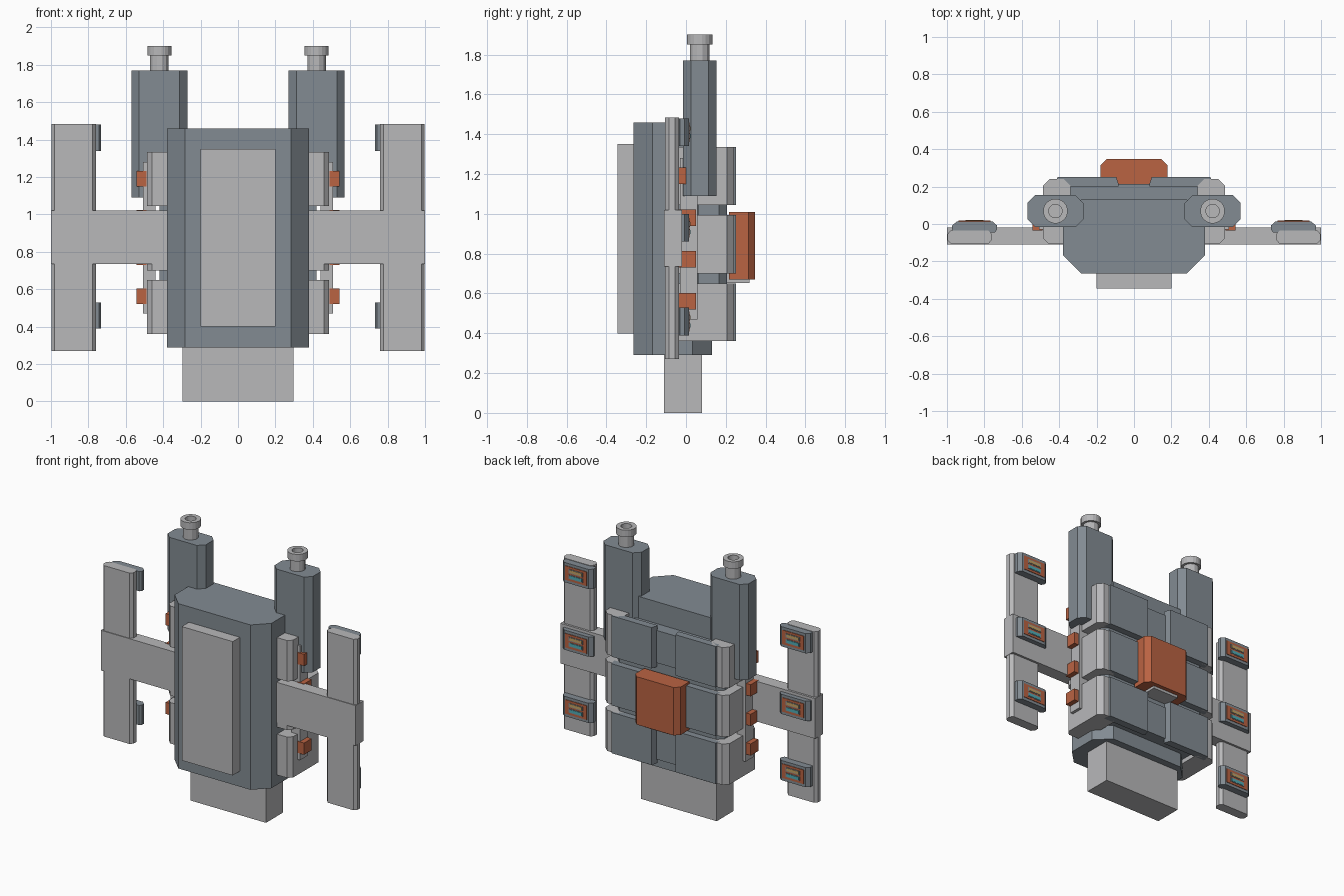
import bpy, bmesh, math

if "Cube" in bpy.data.objects:
    bpy.data.objects.remove(bpy.data.objects["Cube"])


def material(name, rgb):
    m = bpy.data.materials.new(name)
    m.diffuse_color = (*rgb, 1.0)
    m.use_nodes = True
    m.node_tree.nodes["Principled BSDF"].inputs["Base Color"].default_value = m.diffuse_color
    return m


LIGHT = material("light grey", (0.48, 0.48, 0.49))
SLATE = material("slate grey", (0.225, 0.26, 0.29))
ORANGE = material("burnt orange", (0.49, 0.125, 0.055))
TEAL = material("teal", (0.08, 0.42, 0.47))
GOLD = material("dull gold", (0.55, 0.36, 0.13))


def finish(name, bm, mat):
    bmesh.ops.recalc_face_normals(bm, faces=bm.faces)
    me = bpy.data.meshes.new(name)
    bm.to_mesh(me)
    bm.free()
    me.materials.append(mat)
    ob = bpy.data.objects.new(name, me)
    bpy.context.collection.objects.link(ob)
    return ob


def prism(name, x, y, z, mat, front=(0, 0), back=(0, 0)):
    """Upright block; front and back corners cut by (dx, dy)."""
    x0, x1 = sorted(x)
    y0, y1 = y
    (fx, fy), (bx, by) = front, back
    pts = [(x0 + fx, y0), (x1 - fx, y0)]
    if fx:
        pts.append((x1, y0 + fy))
    if bx:
        pts.append((x1, y1 - by))
    pts += [(x1 - bx, y1), (x0 + bx, y1)]
    if bx:
        pts.append((x0, y1 - by))
    if fx:
        pts.append((x0, y0 + fy))
    bm = bmesh.new()
    base = bm.faces.new([bm.verts.new((px, py, z[0])) for px, py in pts])
    top = bmesh.ops.extrude_face_region(bm, geom=[base])["geom"]
    bmesh.ops.translate(bm, vec=(0, 0, z[1] - z[0]),
                        verts=[g for g in top if isinstance(g, bmesh.types.BMVert)])
    return finish(name, bm, mat)


def lathe(name, cx, cy, profile, mat, n):
    """Revolve (radius, height) points round a vertical axis and cap both ends."""
    bm = bmesh.new()
    rings = []
    for r, h in profile:
        rings.append([bm.verts.new((cx + r * math.cos(2 * math.pi * (i + .5) / n),
                                    cy + r * math.sin(2 * math.pi * (i + .5) / n), h))
                      for i in range(n)])
    for a, b in zip(rings, rings[1:]):
        for i in range(n):
            j = (i + 1) % n
            bm.faces.new((a[i], a[j], b[j], b[i]))
    bm.faces.new(rings[0])
    bm.faces.new(rings[-1])
    return finish(name, bm, mat)


# Central body, front plate and lower plug
prism("main_body", (-.38, .38), (-.265, .13), (.29, 1.46), SLATE,
      front=(.097, .097), back=(.097, .097))
prism("front_plate", (-.2, .2), (-.345, -.26), (.40, 1.35), LIGHT)
prism("lower_plug", (-.297, .297), (-.11, .08), (0, .30), LIGHT)

# Cross arm carrying both side rails
prism("cross_arm", (-1, 1), (-.11, -.02), (.735, 1.02), LIGHT)

# Dark core behind the three stacked bands
prism("rear_core", (-.42, .42), (.06, .205), (.39, 1.30), SLATE, back=(.04, .04))

BANDS = [(.36, .65), (.70, .995), (1.045, 1.335)]
for i, z in enumerate(BANDS):
    prism(f"band_filler_{i}", (-.36, .36), (.10, .215), (z[0] + .03, z[1] - .03), SLATE)

for side, s in (("right", 1), ("left", -1)):
    # Light end caps and dark rear panels of each band
    for i, z in enumerate(BANDS):
        prism(f"band_cap_{side}_{i}", (s * .34, s * .487), (-.105, .24), z, LIGHT,
              front=(.028, .028), back=(.035, .035))
        prism(f"rear_panel_{side}_{i}", (s * .083, s * .42), (.20, .252), z, SLATE,
              back=(.012, .035))

    # Slim side spine with square plugs
    prism(f"side_spine_{side}", (s * .44, s * .508), (-.03, .058), (.47, 1.28), LIGHT)
    for i, z in enumerate((.52, .73, .94, 1.15)):
        prism(f"side_plug_{side}_{i}", (s * .49, s * .543), (-.035, .05),
              (z, z + .083), ORANGE)

    # Upper post with a hollow-headed pin
    prism(f"upper_post_{side}", (s * .27, s * .57), (-.016, .154), (1.09, 1.77), SLATE,
          front=(.042, .042), back=(.042, .042))
    lathe(f"pin_neck_{side}", s * .42, .069, [(.051, 1.76), (.051, 1.855)], LIGHT, 12)
    lathe(f"pin_head_{side}", s * .42, .069,
          [(.066, 1.85), (.066, 1.90), (.036, 1.90), (.036, 1.865)], LIGHT, 20)

    # Outer rail
    prism(f"side_rail_{side}", (s * .76, s * .998), (-.105, -.035), (.27, 1.483), LIGHT,
          front=(.018, .02), back=(.018, .02))

    # Rail modules: dark housing, orange face, two coloured strips
    for i, z in enumerate((.46, .93, 1.41)):
        c = s * .852
        prism(f"module_housing_{side}_{i}", (c - .12, c + .12), (-.045, .014),
              (z - .07, z + .07), SLATE, front=(.012, .015), back=(.025, .022))
        prism(f"module_face_{side}_{i}", (c - .085, c + .085), (.010, .018),
              (z - .05, z + .05), ORANGE)
        for label, dz, mat in (("upper", .02, GOLD), ("lower", -.02, TEAL)):
            prism(f"module_slot_{label}_{side}_{i}", (c - .055, c + .055), (.014, .020),
                  (z + dz - .015, z + dz + .015), SLATE)
            prism(f"module_strip_{label}_{side}_{i}", (c - .048, c + .048), (.016, .022),
                  (z + dz - .010, z + dz + .010), mat)

# Rear block and the small seat under it
prism("rear_block", (-.178, .178), (.215, .347), (.67, 1.01), ORANGE, back=(.033, .033))
prism("rear_block_seat", (-.10, .10), (.20, .318), (.652, .70), LIGHT)
